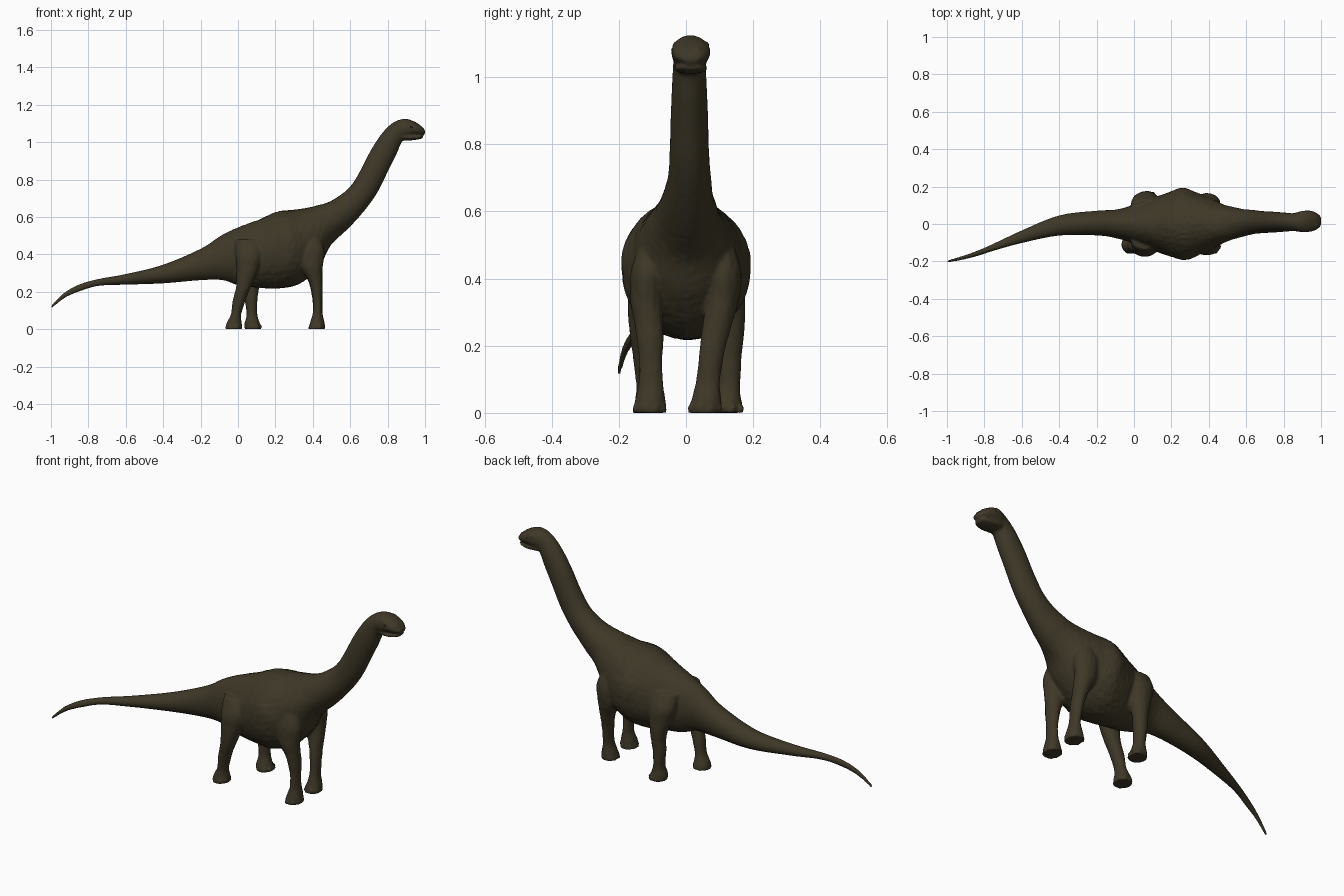
import bpy
import bmesh
import math
from mathutils import Matrix, Vector, noise

cube = bpy.data.objects.get("Cube")
if cube:
    bpy.data.objects.remove(cube, do_unlink=True)


def make_material(name, colour):
    mat = bpy.data.materials.new(name)
    mat.use_nodes = True
    mat.diffuse_color = (*colour, 1)
    shader = next(n for n in mat.node_tree.nodes if n.type == "BSDF_PRINCIPLED")
    shader.inputs["Base Color"].default_value = (*colour, 1)
    shader.inputs["Roughness"].default_value = 0.8
    return mat


def make_object(name, bm, mat):
    bmesh.ops.recalc_face_normals(bm, faces=bm.faces)
    mesh = bpy.data.meshes.new(name)
    bm.to_mesh(mesh)
    bm.free()
    mesh.materials.append(mat)
    mesh.shade_smooth()
    obj = bpy.data.objects.new(name, mesh)
    bpy.context.scene.collection.objects.link(obj)
    return obj


def spline(rows, steps=5):
    """Smooth the sections between the given rows."""
    rows = [Vector(r) for r in rows]
    result = []
    for i in range(len(rows) - 1):
        a, b = rows[max(i - 1, 0)], rows[i]
        c, d = rows[i + 1], rows[min(i + 2, len(rows) - 1)]
        for k in range(steps):
            t = k / steps
            result.append(b + (c - a) * (t / 2)
                          + (a * 2 - b * 5 + c * 4 - d) * (t * t / 2)
                          + (b * 3 - a - c * 3 + d) * (t ** 3 / 2))
    return result + [rows[-1]]


def loft(bm, rows, sides=32):
    """Each row: upper x, z, lower x, z, centre y, half width."""
    rings = []
    for xt, zt, xb, zb, y, w in spline(rows):
        mid = Vector(((xt + xb) / 2, y, (zt + zb) / 2))
        half = Vector(((xt - xb) / 2, 0, (zt - zb) / 2))
        ring = []
        for k in range(sides):
            a = math.tau * k / sides
            side = Vector((0, w * math.cos(a), 0))
            ring.append(bm.verts.new(mid + half * math.sin(a) + side))
        rings.append(ring)
    for r, s in zip(rings, rings[1:]):
        for k in range(sides):
            j = (k + 1) % sides
            bm.faces.new((r[k], r[j], s[j], s[k]))
    bm.faces.new(rings[0])
    bm.faces.new(rings[-1])


def blob(bm, centre, size, turn=0):
    matrix = (Matrix.Translation(centre) @ Matrix.Rotation(turn, 4, "Z")
              @ Matrix.Diagonal((*size, 1)))
    bmesh.ops.create_icosphere(bm, subdivisions=3, radius=1, matrix=matrix)


def add_leg(bm, rows, side, shift_x=0, shift_y=0):
    """Leg sections: x, y, z, half length, half width, with a stride shift."""
    sections = []
    for x, y, z, rx, ry in rows:
        f = max(0, 1 - z / 0.4)
        x, y = x + shift_x * f, side * (y + shift_y * f)
        sections.append((x + rx, z, x - rx, z, y, ry))
    loft(bm, sections)
    # toes fan out around the front of the foot
    for k in range(4):
        a = math.radians(-66 + 44 * k)
        spot = (x + rx * 0.72 * math.cos(a), y + ry * 0.78 * math.sin(a), 0.013)
        blob(bm, spot, (0.019, 0.012, 0.015), a * 0.5)


hide = make_material("olive brown hide", (0.048, 0.039, 0.020))
eye_dark = make_material("dark eye", (0.02, 0.015, 0.008))

tail_and_trunk = [
    (-1, .125, -.995, .113, -.2, .007),
    (-.93, .195, -.92, .17, -.183, .01),
    (-.85, .24, -.83, .208, -.158, .014),
    (-.75, .268, -.74, .232, -.122, .02),
    (-.6, .295, -.6, .238, -.068, .034),
    (-.4, .345, -.4, .245, -.008, .054),
    (-.2, .43, -.2, .262, .005, .066),
    (-.1, .495, -.08, .262, 0, .078),
    (0, .545, 0, .235, 0, .105),
    (.1, .583, .1, .222, 0, .14),
    (.2, .625, .19, .218, 0, .175),
    (.27, .637, .27, .225, 0, .195),
    (.34, .645, .36, .26, 0, .165),
]
neck_and_head = [
    (.41, .66, .44, .345, 0, .13),
    (.48, .68, .5, .45, .002, .1),
    (.55, .72, .59, .54, .006, .077),
    (.61, .775, .67, .625, .01, .064),
    (.66, .86, .745, .73, .01, .058),
    (.71, .957, .8, .84, .01, .055),
    (.77, 1.048, .845, .93, .01, .051),
    (.83, 1.105, .875, 1, .01, .048),
    (.89, 1.125, .9, 1.018, .013, .056),
    (.94, 1.112, .94, 1.032, .015, .057),
    (.975, 1.09, .975, 1.036, .015, .046),
    (1, 1.065, 1, 1.042, .015, .025),
]
lower_jaw = [
    (.87, 1.05, .875, 1.008, .013, .045),
    (.93, 1.04, .93, 1.01, .015, .05),
    (.97, 1.04, .97, 1.016, .015, .041),
    (.989, 1.037, .989, 1.022, .015, .025),
]
front_leg = [
    (.385, .095, .5, .055, .045),
    (.39, .112, .42, .07, .053),
    (.395, .116, .34, .06, .05),
    (.415, .11, .25, .036, .043),
    (.425, .105, .17, .027, .037),
    (.427, .105, .09, .025, .036),
    (.423, .107, .035, .04, .047),
    (.418, .108, 0, .046, .053),
]
hind_leg = [
    (.06, .085, .48, .075, .05),
    (.06, .112, .4, .075, .06),
    (.05, .125, .32, .058, .049),
    (.032, .127, .235, .041, .04),
    (.005, .12, .15, .034, .036),
    (-.01, .115, .08, .028, .034),
    (-.02, .11, .03, .042, .044),
    (-.023, .11, 0, .045, .05),
]

# body: trunk, neck, head and legs fused into one skin
bm = bmesh.new()
loft(bm, tail_and_trunk + neck_and_head)
loft(bm, lower_jaw)
add_leg(bm, front_leg, -1)
add_leg(bm, front_leg, 1, shift_y=-0.052)
add_leg(bm, hind_leg, -1)
add_leg(bm, hind_leg, 1, shift_x=0.105, shift_y=0.015)
for side in (-1, 1):
    # brow ridges and nostril bumps
    blob(bm, (.912, .015 + side * .041, 1.096), (.026, .014, .011), -side * .2)
    blob(bm, (.972, .015 + side * .021, 1.083), (.013, .01, .009))
body = make_object("body", bm, hide)
remesh = body.modifiers.new("fuse", "REMESH")
remesh.mode = "VOXEL"
remesh.voxel_size = 0.0065
smooth = body.modifiers.new("soften", "SMOOTH")
smooth.factor = 0.5
smooth.iterations = 4

# bake the fused skin, then press shallow wrinkles into it
bpy.context.view_layer.update()
graph = bpy.context.evaluated_depsgraph_get()
skin = bpy.data.meshes.new_from_object(body.evaluated_get(graph))
body.modifiers.clear()
body.data = skin
skin.materials.clear()
skin.materials.append(hide)
bm = bmesh.new()
bm.from_mesh(skin)
bm.normal_update()
moves = []
for v in bm.verts:
    p = v.co
    trunk = max(0, 1 - abs(p.x - 0.28) / 0.5)
    lumps = noise.noise(p * 11) * 0.005 * trunk
    folds = abs(noise.noise(Vector((p.x * 40, p.y * 40, p.z * 16)))) * 0.004 * trunk
    moves.append(v.normal * (lumps - folds))
for v, move in zip(bm.verts, moves):
    v.co += move
    v.co.z = max(0, v.co.z)
for face in bm.faces:
    face.smooth = True
    face.material_index = 0
bm.to_mesh(skin)
bm.free()

# eyes
for side, label in ((-1, "right"), (1, "left")):
    bm = bmesh.new()
    blob(bm, (.925, .014 + side * .051, 1.081), (.009, .007, .007))
    make_object(label + "_eye", bm, eye_dark)
